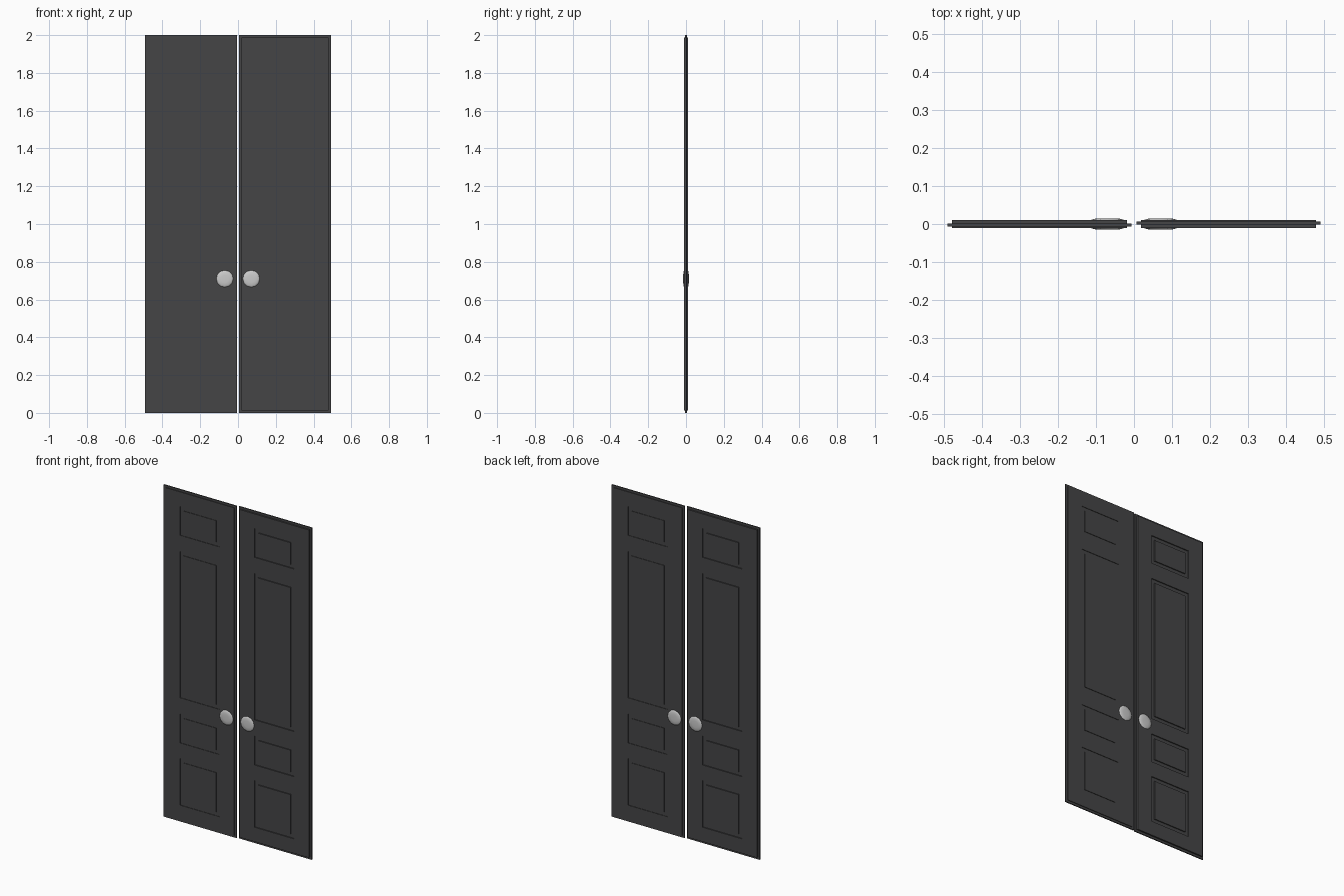
import bpy, bmesh, math
from mathutils import Vector

if "Cube" in bpy.data.objects:
    bpy.data.objects.remove(bpy.data.objects["Cube"])

X0, X1, H, LIP = 0.006, 0.4915, 2.0, 0.0125
XC = (X0 + X1) / 2
# Panel edges: margin, then alternating rail / panel heights
X_CUTS = [X0 + LIP, XC - 0.131, XC + 0.131, X1 - LIP]
Z_CUTS = [LIP, 0.10, 0.382, 0.475, 0.65, 0.747, 1.63, 1.726, 1.90, H - LIP]

dark = bpy.data.materials.new("dark_paint")
dark.diffuse_color = (0.06, 0.06, 0.062, 1)
dark.use_nodes = True
dark.node_tree.nodes["Principled BSDF"].inputs["Base Color"].default_value = dark.diffuse_color


def add_object(name, bm):
    bmesh.ops.recalc_face_normals(bm, faces=bm.faces)
    me = bpy.data.meshes.new(name)
    bm.to_mesh(me)
    bm.free()
    ob = bpy.data.objects.new(name, me)
    bpy.context.collection.objects.link(ob)
    return ob


def push(bm, faces, dy):
    """Extrude each face along y, leaving straight walls."""
    out = bmesh.ops.extrude_discrete_faces(bm, faces=faces)["faces"]
    bmesh.ops.translate(bm, verts=list({v for f in out for v in f.verts}), vec=(0, dy, 0))
    return out


def panelled_side(bm, y, lip_y, depth):
    """One moulded side: grooves around raised panels, rim stepping back to the lip."""
    inward = math.copysign(depth, lip_y - y)
    grid = [[bm.verts.new((x, y, z)) for x in X_CUTS] for z in Z_CUTS]
    faces, panels = [], []
    for j in range(len(Z_CUTS) - 1):
        for i in range(3):
            loop = [grid[j][i], grid[j][i + 1], grid[j + 1][i + 1], grid[j + 1][i]]
            f = bm.faces.new(loop if y < 0 else loop[::-1])
            faces.append(f)
            if i == 1 and j % 2:
                panels.append(f)
    rim = [e for e in {e for f in faces for e in f.edges} if e.is_boundary]
    ext = bmesh.ops.extrude_edge_only(bm, edges=rim)["geom"]
    for v in ext:
        if isinstance(v, bmesh.types.BMVert):
            v.co.y = lip_y
    bm.normal_update()
    panels = push(bm, panels, inward)
    bm.normal_update()
    bmesh.ops.inset_individual(bm, faces=panels, thickness=0.022, use_even_offset=True)
    push(bm, panels, -inward)


def door_leaf(name, turn):
    bm = bmesh.new()
    # Thin core whose edge forms the lip
    y0, y1 = -0.001, 0.006
    cube = bmesh.ops.create_cube(bm, size=1)["verts"]
    bmesh.ops.scale(bm, verts=cube, vec=(X1 - X0, y1 - y0, H))
    bmesh.ops.translate(bm, verts=cube, vec=(XC, (y0 + y1) / 2, H / 2))
    # Deeper moulding on one side, shallower on the other
    panelled_side(bm, -0.010, y0, 0.006)
    panelled_side(bm, 0.010, y1, 0.003)
    ob = add_object(name, bm)
    ob.data.materials.append(dark)
    ob.rotation_euler.z = turn


def door_knob(name, turn):
    # Flattened round knob passing through the leaf
    half = [(0.048, 0.004), (0.045, 0.010), (0.036, 0.0135), (0.020, 0.015)]
    prof = [(r, -y) for r, y in reversed(half)] + half
    n = 12
    bm = bmesh.new()
    rings = [[bm.verts.new((0.07 + r * math.cos(2 * math.pi * k / n), y,
                            0.71 + r * math.sin(2 * math.pi * k / n)))
              for k in range(n)] for r, y in prof]
    for a, b in zip(rings, rings[1:]):
        for k in range(n):
            m = (k + 1) % n
            bm.faces.new((a[k], a[m], b[m], b[k]))
    bm.faces.new(rings[0])
    bm.faces.new(rings[-1])
    ob = add_object(name, bm)
    for p in ob.data.polygons:
        p.use_smooth = True
    ob.rotation_euler.z = turn


# The left half is the right half turned half a circle
for side, turn in (("right", 0), ("left", math.pi)):
    door_leaf(side + "_door_leaf", turn)
    door_knob(side + "_knob", turn)
